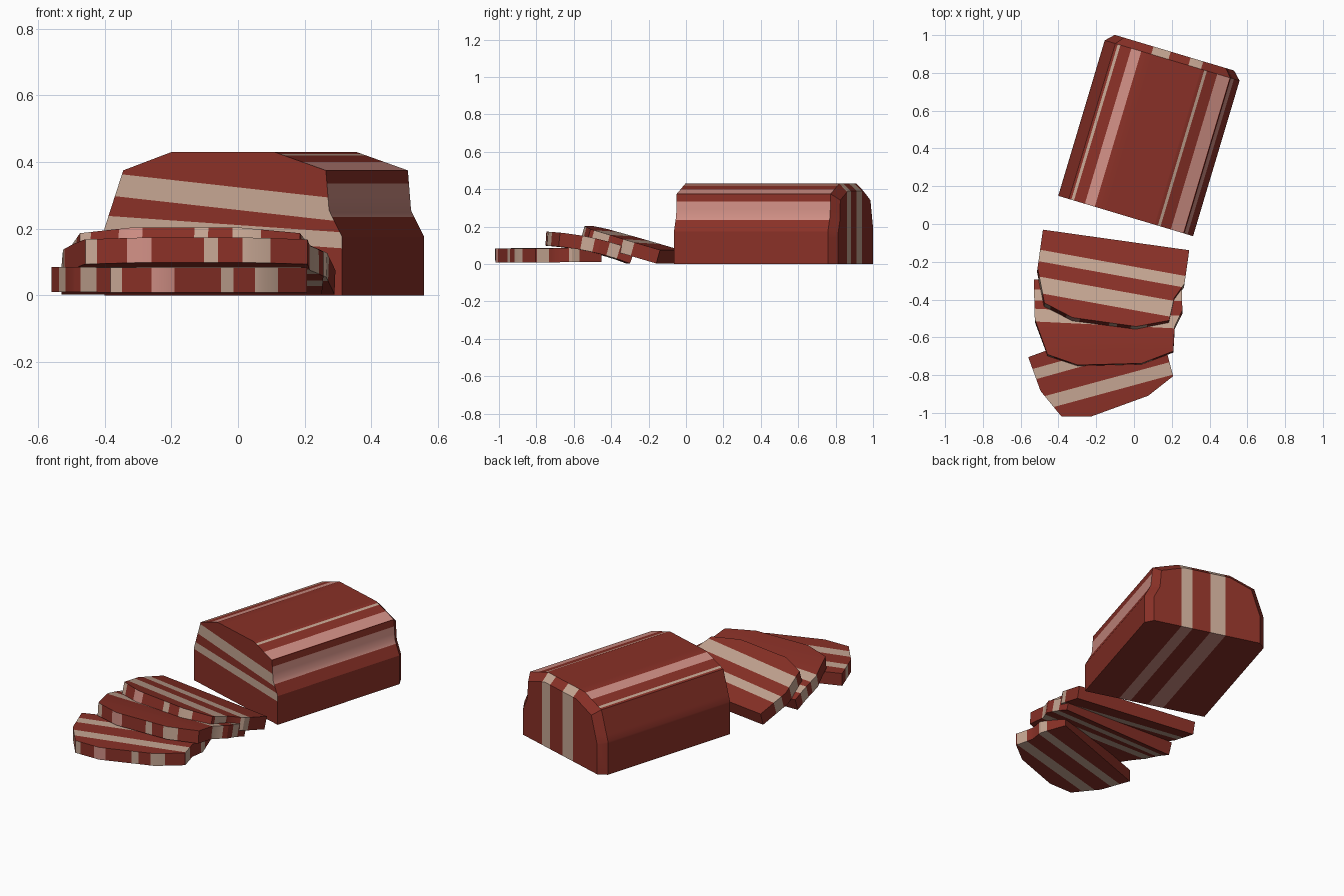
import bpy, bmesh, math
from mathutils import Matrix, Vector

if "Cube" in bpy.data.objects:
    bpy.data.objects.remove(bpy.data.objects["Cube"])

def material(name, rgb):
    m = bpy.data.materials.new(name)
    m.diffuse_color = (*rgb, 1)
    m.use_nodes = True
    m.node_tree.nodes["Principled BSDF"].inputs["Base Color"].default_value = m.diffuse_color
    return m

MATS = [material("meat_red", (0.25, 0.03, 0.02)),
        material("fat_tan", (0.56, 0.38, 0.29)),
        material("fat_pink", (0.62, 0.27, 0.23))]
RED, TAN, PINK = 0, 1, 2

# Cross-section of the slab (across, up), shared by the block and the slices
LEFT, WIDTH = -0.427, 0.745
SECTION = [(-0.427, 0), (0.318, 0), (0.318, 0.175), (0.277, 0.255), (0.267, 0.375),
           (0.106, 0.43), (-0.217, 0.43), (-0.368, 0.375), (-0.427, 0.2)]

def loft(rings):
    """Closed solid through rings given as (depth, across scale, up scale)."""
    bm = bmesh.new()
    loops = [[bm.verts.new((-0.055 + (u + 0.055) * su, d, z * sz)) for u, z in SECTION]
             for d, su, sz in rings]
    for a, b in zip(loops, loops[1:]):
        for i in range(len(a)):
            j = (i + 1) % len(a)
            bm.faces.new((a[i], a[j], b[j], b[i]))
    bm.faces.new(loops[0])
    bm.faces.new(loops[-1][::-1])
    bmesh.ops.recalc_face_normals(bm, faces=bm.faces[:])
    return bm

def cut(bm, co, no):
    geom = bm.verts[:] + bm.edges[:] + bm.faces[:]
    bmesh.ops.bisect_plane(bm, geom=geom, dist=1e-5, plane_co=co, plane_no=no)

def cut_bands(bm, bands):
    for zl, zr, hw in bands:
        for s in (-hw, hw):
            cut(bm, (LEFT, 0, zl + s), Vector((zl - zr, 0, WIDTH)).normalized())

def in_bands(c, bands):
    t = (c.x - LEFT) / WIDTH
    return any(abs(c.z - zl - (zr - zl) * t) < hw for zl, zr, hw in bands)

def stripe(u, stripes):
    for a, b, mat in stripes:
        if a < u < b:
            return mat
    return RED

def cut_stripes(bm, stripes):
    for a, b, _ in stripes:
        cut(bm, (a, 0, 0), (1, 0, 0))
        cut(bm, (b, 0, 0), (1, 0, 0))

def paint(bm, rule):
    bm.normal_update()
    for f in bm.faces:
        f.material_index = rule(f.calc_center_median(), f.normal)

def finish(bm, name, matrix):
    me = bpy.data.meshes.new(name)
    bm.to_mesh(me)
    bm.free()
    for m in MATS:
        me.materials.append(m)
    ob = bpy.data.objects.new(name, me)
    bpy.context.collection.objects.link(ob)
    ob.matrix_world = matrix
    bpy.ops.object.select_all(action='DESELECT')
    ob.select_set(True)
    bpy.context.view_layer.objects.active = ob
    bpy.ops.object.shade_smooth_by_angle(angle=math.radians(25))

# Uncut block: fat bands on the cut front, lengthwise stripes elsewhere
FRONT = [(0.335, 0.255, 0.034), (0.215, 0.165, 0.024)]
TOP = [(-0.355, -0.34, TAN), (-0.28, -0.225, PINK), (0.123, 0.138, TAN), (0.195, 0.263, PINK)]
BACK = [(-0.17, -0.075, TAN), (0.035, 0.105, TAN)]
SIDE = (0.235, 0.335)

def block_rule(c, n):
    if n.y < -0.9:
        return TAN if in_bands(c, FRONT) else RED
    if n.y > 0.5:
        return stripe(c.x, BACK)
    if n.z < -0.9:
        return PINK if stripe(c.x, BACK) else RED
    if n.x > 0.7:
        return PINK if SIDE[0] < c.z < SIDE[1] else RED
    return stripe(c.x, TOP) if n.z > 0.7 else RED

bm = loft([(0.028, 1, 1), (0.887, 1, 1), (0.93, 0.885, 0.91)])
cut_bands(bm, FRONT)
cut_stripes(bm, TOP + BACK)
for z in SIDE:
    cut(bm, (0, 0, z), (0, 0, 1))
paint(bm, block_rule)
finish(bm, "meat_block", Matrix.Rotation(math.radians(-16.65), 4, 'Z'))

# Slices: toppled forward, each leaning on the next one
RIM = [(-0.37, -0.335, TAN), (-0.25, -0.18, PINK), (-0.03, 0.01, TAN), (0.08, 0.16, TAN)]

def slice_part(name, corner, yaw, ku, ks, slope, curve, lift, bands):
    thick = 0.075
    bm = loft([(0, 1, 1), (thick, 1, 1)])
    cut_bands(bm, bands)
    cut_stripes(bm, RIM)
    for i in range(1, 6):
        cut(bm, (0, 0, i * 0.07), (0, 0, 1))

    def rule(c, n):
        if abs(n.y) < 0.5 and n.z > 0.6:
            return stripe(c.x, RIM)
        return TAN if in_bands(c, bands) else RED
    paint(bm, rule)
    # lay down, with a lean that flattens towards the front
    for v in bm.verts:
        u, t, s = v.co
        s *= ks
        ang = math.atan(slope - 2 * curve * s)
        run = s * math.cos(math.atan(slope - curve * s))
        v.co = ((u - LEFT) * ku, -run + t * math.sin(ang),
                lift + slope * s - curve * s * s + t * math.cos(ang))
    finish(bm, name, Matrix.Translation((*corner, 0)) @ Matrix.Rotation(math.radians(yaw), 4, 'Z'))

slice_part("slice_back", (-0.485, -0.05), -8, 1.05, 1.06, 0.28, 0.0, 0.003,
           [(0.135, 0.165, 0.03), (0.285, 0.315, 0.042)])
slice_part("slice_middle", (-0.53, -0.32), 1.5, 1.05, 1.04, 0.36, 0.33, 0.003,
           [(0.08, 0.10, 0.028), (0.18, 0.235, 0.032)])
slice_part("slice_front", (-0.56, -0.705), 20, 0.99, 0.95, 0.0, 0.01, 0.01,
           [(0.10, 0.16, 0.03), (0.27, 0.335, 0.036)])
